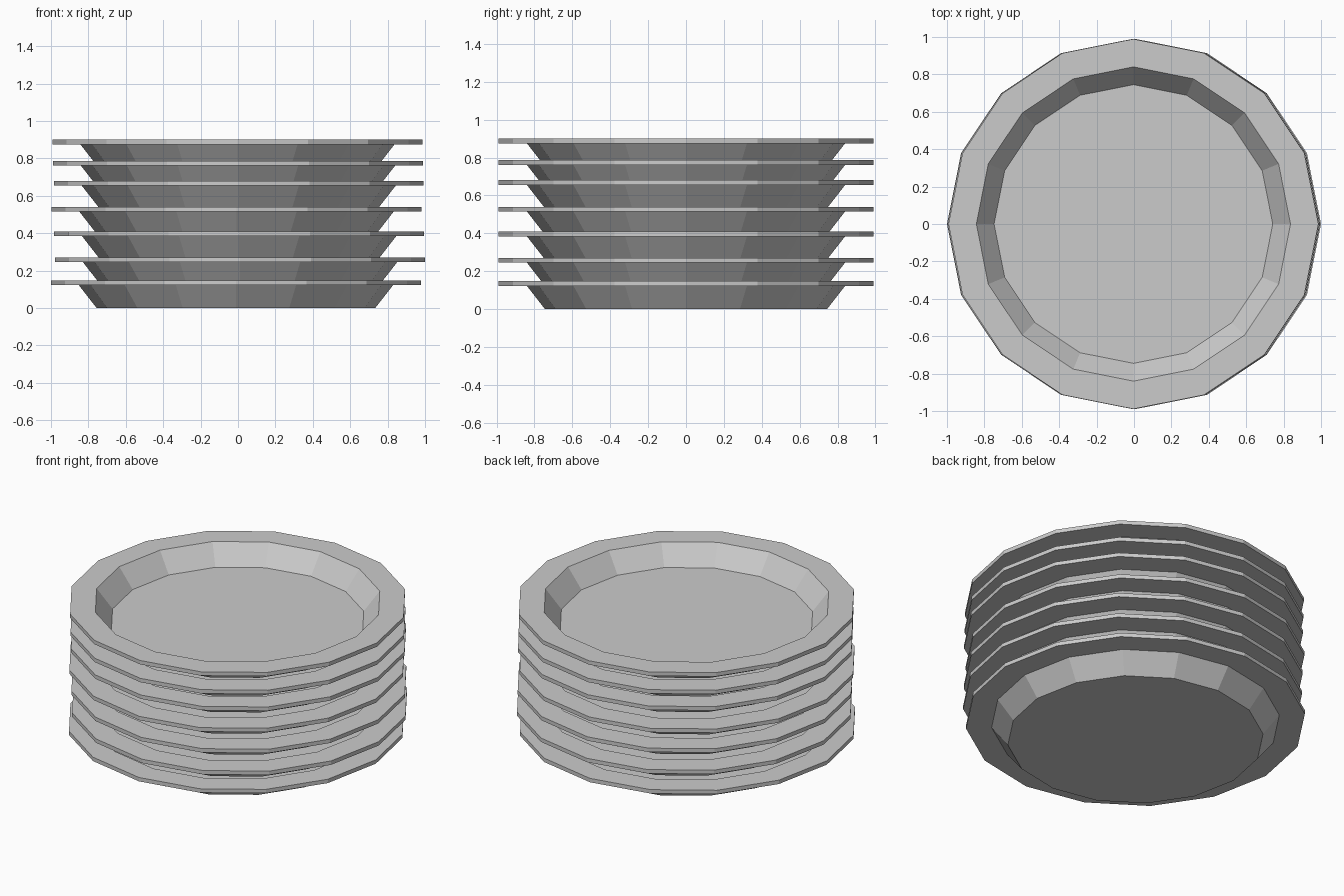
import bpy, bmesh
from math import cos, sin, tau

if "Cube" in bpy.data.objects:
    bpy.data.objects.remove(bpy.data.objects["Cube"])

SIDES = 16
THICK = 0.025
# one plate as a pressed sheet: (radius, height) from underside centre round to the floor
SHEET = [(0.745, 0.0), (0.84, 0.122), (0.989, 0.122)]
PROFILE = SHEET + [(r, z + THICK) for r, z in reversed(SHEET)]


def make_plate(name, x, z):
    bm = bmesh.new()
    rings = [[bm.verts.new((r * cos(tau * i / SIDES), r * sin(tau * i / SIDES), h))
              for i in range(SIDES)] for r, h in PROFILE]
    for a, b in zip(rings, rings[1:]):
        for i in range(SIDES):
            j = (i + 1) % SIDES
            bm.faces.new((a[i], a[j], b[j], b[i]))
    # flat underside and flat dish floor
    bm.faces.new(rings[0][::-1])
    bm.faces.new(rings[-1])
    bmesh.ops.recalc_face_normals(bm, faces=bm.faces)
    mesh = bpy.data.meshes.new(name)
    bm.to_mesh(mesh)
    bm.free()
    plate = bpy.data.objects.new(name, mesh)
    plate.location = (x, 0, z)
    bpy.context.collection.objects.link(plate)


# uneven stack: sideways shift and base height of each plate
STACK = [(-0.011, 0.0), (0.011, 0.123), (0.006, 0.262), (-0.008, 0.393),
         (0.004, 0.533), (0.0, 0.639), (-0.003, 0.753)]
for n, (x, z) in enumerate(STACK, 1):
    make_plate(f"plate_{n}", x, z)
